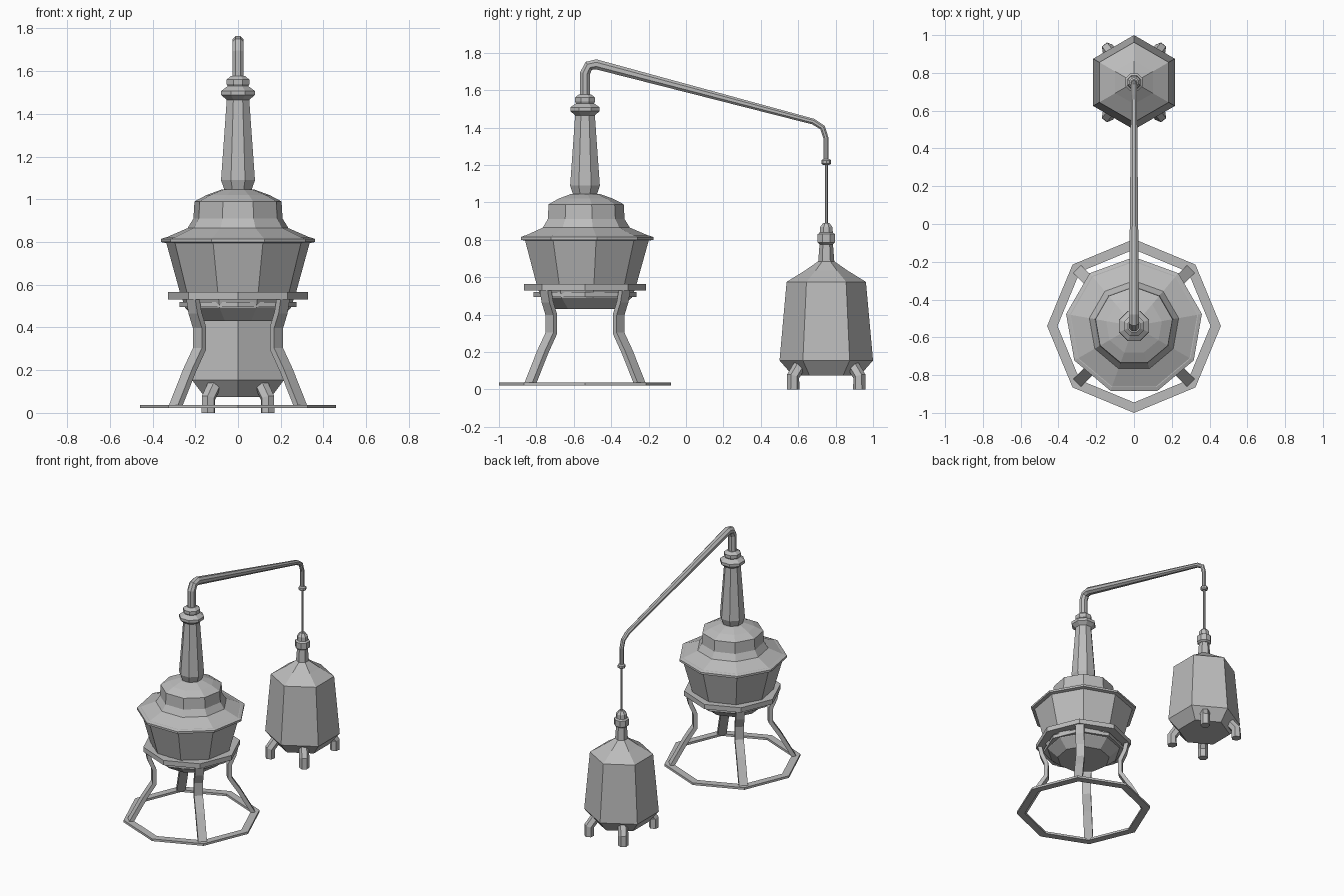
import bpy, bmesh, math
from mathutils import Vector

if "Cube" in bpy.data.objects:
    bpy.data.objects.remove(bpy.data.objects["Cube"])

GREY = (0.5, 0.5, 0.5, 1)
metal = bpy.data.materials.new("grey metal")
metal.use_nodes = True
metal.diffuse_color = GREY
metal.node_tree.nodes["Principled BSDF"].inputs["Base Color"].default_value = GREY

BOILER = Vector((0, -0.54, 0))
CONDENSER = Vector((0, 0.75, 0))


def skin(name, rings, closed=False):
    """Join equal rings of points with quads; cap the ends unless the loop is closed."""
    bm = bmesh.new()
    loops = [[bm.verts.new(p) for p in ring] for ring in rings]
    pairs = list(zip(loops, loops[1:]))
    if closed:
        pairs.append((loops[-1], loops[0]))
    else:
        bm.faces.new(loops[0])
        bm.faces.new(loops[-1])
    for a, b in pairs:
        for i in range(len(a)):
            j = (i + 1) % len(a)
            bm.faces.new((a[i], a[j], b[j], b[i]))
    bmesh.ops.recalc_face_normals(bm, faces=bm.faces)
    mesh = bpy.data.meshes.new(name)
    bm.to_mesh(mesh)
    bm.free()
    mesh.materials.append(metal)
    obj = bpy.data.objects.new(name, mesh)
    bpy.context.collection.objects.link(obj)
    return obj


def lathe(name, centre, profile, sides, turn=90, closed=False):
    """Turn a (radius, height) profile around a vertical axis."""
    angles = [math.radians(turn + 360 * i / sides) for i in range(sides)]
    rings = [[centre + Vector((r * math.cos(a), r * math.sin(a), z)) for a in angles]
             for r, z in profile]
    return skin(name, rings, closed)


def sweep(name, centre, heading, path, sections, sides, turn=0):
    """Sweep an elliptical section along a path in a vertical plane."""
    out = Vector((math.cos(math.radians(heading)), math.sin(math.radians(heading)), 0))
    up = Vector((0, 0, 1))
    side = out.cross(up)
    pts = [centre + out * r + up * z for r, z in path]
    rings = []
    for i, p in enumerate(pts):
        before = (p - pts[i - 1]).normalized() if i else Vector()
        after = (pts[i + 1] - p).normalized() if i + 1 < len(pts) else Vector()
        normal = side.cross((before + after).normalized())
        wide, thick = sections[i] if isinstance(sections, list) else sections
        angles = [math.radians(turn + 360 * k / sides) for k in range(sides)]
        rings.append([p + side * wide * math.cos(a) + normal * thick * math.sin(a)
                      for a in angles])
    return skin(name, rings)


# Boiler: pot, rim and stepped lid
lathe("boiler_pot", BOILER, [(0.18, 0.43), (0.25, 0.49), (0.275, 0.56), (0.342, 0.8)], 9)
lathe("boiler_rim", BOILER, [(0.342, 0.795), (0.365, 0.8), (0.365, 0.815), (0.345, 0.822)], 9)
lathe("boiler_lid", BOILER, [(0.345, 0.82), (0.24, 0.865), (0.212, 0.91),
                             (0.207, 0.99), (0.15, 1.02), (0.08, 1.045)], 9)

# Tapered column and its collar
lathe("column", BOILER, [(0.066, 1.035), (0.086, 1.09), (0.056, 1.48)], 8, 22.5)
lathe("column_collar", BOILER, [(0.056, 1.465), (0.085, 1.488), (0.085, 1.508), (0.052, 1.53),
                                (0.058, 1.54), (0.058, 1.56), (0.035, 1.578)], 8, 22.5)

# Stand: floor ring, two support rings and four bent straps
for name, inner, outer, low, high in (("floor_ring", 0.405, 0.46, 0.022, 0.038),
                                      ("upper_support_ring", 0.265, 0.327, 0.53, 0.565),
                                      ("lower_support_ring", 0.24, 0.275, 0.495, 0.52)):
    lathe(name, BOILER, [(inner, low), (outer, low), (outer, high), (inner, high)], 8, 0, True)
for i in range(4):
    sweep(f"stand_leg_{i + 1}", BOILER, 45 + 90 * i,
          [(0.3, 0.54), (0.285, 0.47), (0.255, 0.4), (0.255, 0.3), (0.32, 0.2), (0.415, 0.03)],
          (0.042, 0.02), 4, 45)

# Swan-neck pipe tapering towards the condenser
thickness = [0.029, 0.029, 0.029, 0.029, 0.017, 0.016, 0.015, 0.015]
sweep("vapour_pipe", BOILER, 90,
      [(0, 1.56), (0, 1.69), (0.02, 1.73), (0.06, 1.738),
       (1.22, 1.432), (1.27, 1.4), (1.288, 1.345), (1.288, 1.22)],
      [(t, t) for t in thickness], 8, 22.5)
lathe("pipe_joint", CONDENSER, [(0.016, 1.2), (0.026, 1.207), (0.026, 1.225), (0.016, 1.232)], 8)
lathe("drop_pipe", CONDENSER, [(0.008, 0.87), (0.008, 1.21)], 6)

# Condenser: six-sided tank, bottle neck and cap
lathe("condenser_tank", CONDENSER, [(0.18, 0.075), (0.25, 0.155), (0.212, 0.575),
                                    (0.115, 0.635), (0.043, 0.685), (0.035, 0.79)], 6)
lathe("condenser_cap", CONDENSER, [(0.036, 0.775), (0.05, 0.785), (0.05, 0.83), (0.038, 0.838),
                                   (0.036, 0.868), (0.018, 0.89)], 8, 22.5)

# Condenser feet
for i, heading in enumerate((52, 128, 232, 308)):
    sweep(f"condenser_foot_{i + 1}", CONDENSER, heading,
          [(0.225, 0), (0.225, 0.07), (0.16, 0.155)], (0.034, 0.034), 6)
